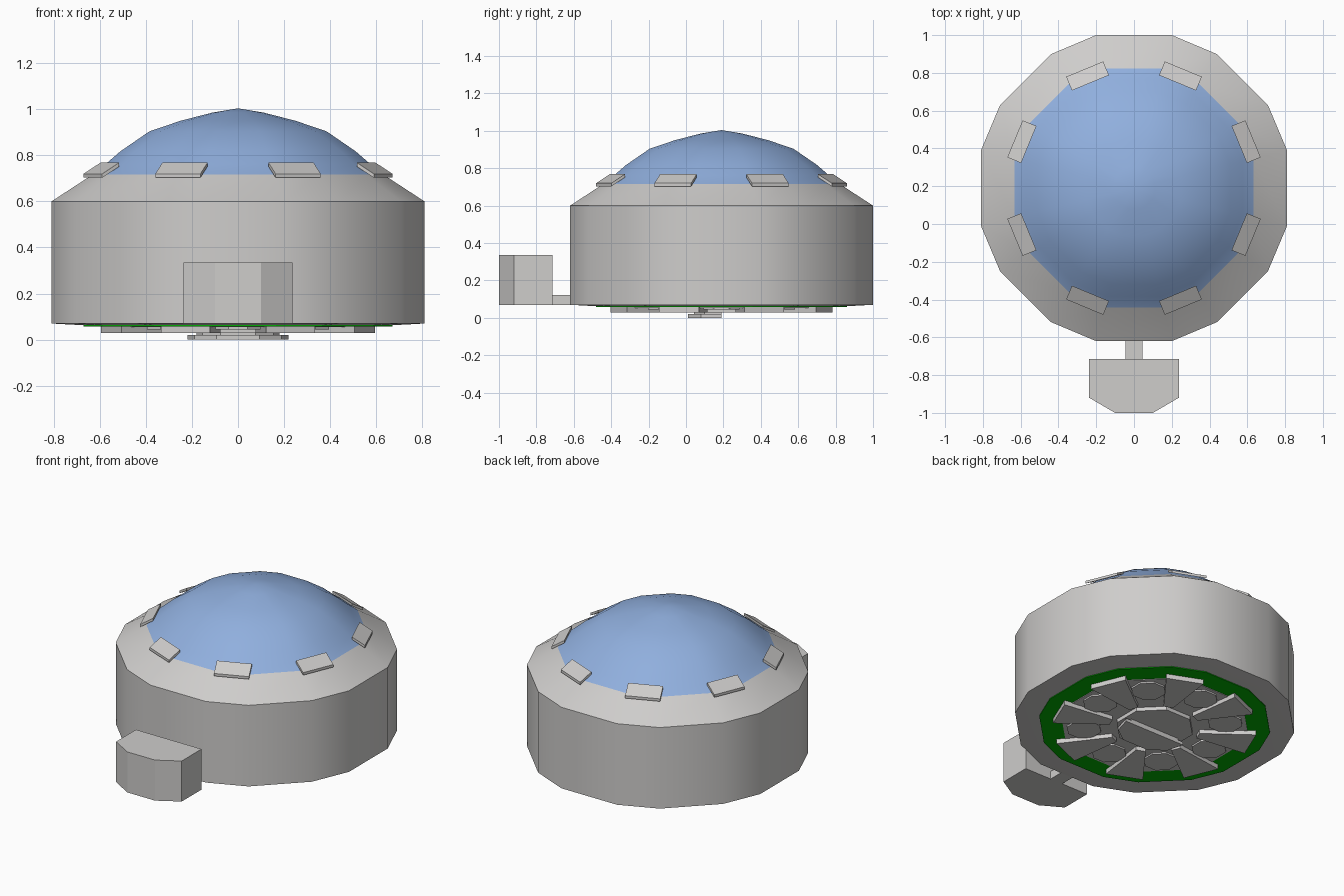
import bpy, bmesh, math
from mathutils import Matrix, Vector

if "Cube" in bpy.data.objects:
    bpy.data.objects.remove(bpy.data.objects["Cube"])

CY = 0.19  # hull centre along y


def material(name, rgb):
    m = bpy.data.materials.new(name)
    m.diffuse_color = (*rgb, 1)
    m.use_nodes = True
    m.node_tree.nodes["Principled BSDF"].inputs["Base Color"].default_value = m.diffuse_color
    return m


GREY = material("light grey", (0.62, 0.61, 0.60))
BLUE = material("dome blue", (0.28, 0.43, 0.73))
GREEN = material("underside green", (0.0, 0.42, 0.0))


def finish(name, bm, mats, smooth=False):
    bmesh.ops.recalc_face_normals(bm, faces=bm.faces)
    me = bpy.data.meshes.new(name)
    bm.to_mesh(me)
    bm.free()
    for m in mats:
        me.materials.append(m)
    ob = bpy.data.objects.new(name, me)
    bpy.context.collection.objects.link(ob)
    if smooth:
        bpy.context.view_layer.objects.active = ob
        ob.select_set(True)
        bpy.ops.object.shade_smooth_by_angle(angle=math.radians(32))
        ob.select_set(False)
    return ob


def prism(name, outline, z0, z1, mat, turn=0.0, centre=(0, 0)):
    """Extrude a flat outline from z0 to z1, turned about z and moved."""
    bm = bmesh.new()
    face = bm.faces.new([bm.verts.new((x, y, z0)) for x, y in outline])
    new = bmesh.ops.extrude_face_region(bm, geom=[face])["geom"]
    bmesh.ops.translate(bm, vec=(0, 0, z1 - z0),
                        verts=[v for v in new if isinstance(v, bmesh.types.BMVert)])
    bm.transform(Matrix.Translation((*centre, 0)) @ Matrix.Rotation(turn, 4, 'Z'))
    return finish(name, bm, [mat])


# Sixteen-sided plan with slightly longer sides on the axes
ring = []
for k in range(4):
    for a in (-13.9, 13.9, 31.8, 58.2)[1:3]:
        ring.append(math.radians(a + 90 * k))
    ring += [math.radians(58.2 + 90 * k), math.radians(76.1 + 90 * k)]


def ring_points(r):
    # r is the flat-to-centre distance on the axes
    R = r / math.cos(math.radians(13.9))
    return [(R * math.cos(a), R * math.sin(a)) for a in ring]


# Hull with shoulder and blue dome
profile = [(0.68, 0.063), (0.81, 0.07), (0.81, 0.60), (0.632, 0.716),
           (0.575, 0.762), (0.51, 0.818), (0.385, 0.904), (0.25, 0.95), (0.11, 0.986)]
bm = bmesh.new()
rows = [[bm.verts.new((x, y + CY, z)) for x, y in ring_points(r)] for r, z in profile]
n = len(ring)
for lo, hi in zip(rows, rows[1:]):
    for i in range(n):
        j = (i + 1) % n
        bm.faces.new((lo[i], lo[j], hi[j], hi[i]))
bm.faces.new(rows[0])
tip = bm.verts.new((0, CY, 1.004))
for i in range(n):
    bm.faces.new((rows[-1][i], rows[-1][(i + 1) % n], tip))
for f in bm.faces:
    f.material_index = 1 if f.calc_center_median().z > 0.72 else 0
finish("hull_and_dome", bm, [GREY, BLUE], smooth=True)

# Sloped clamps around the dome rim
for k in range(8):
    bm = bmesh.new()
    bmesh.ops.create_cube(bm, size=1)
    for v in bm.verts:
        out = v.co.x > 0
        top = v.co.z > 0
        v.co = Vector((0.682 if out else 0.603,
                       0.106 * (1 if v.co.y > 0 else -1),
                       (0.720 if out else 0.768) - (0 if top else 0.017)))
    bm.transform(Matrix.Translation((0, CY, 0))
                 @ Matrix.Rotation(math.radians(22.5 + 45 * k), 4, 'Z'))
    finish(f"dome_clamp_{k + 1}", bm, [GREY])

# Front pod and its connecting arm
prism("front_pod", [(-0.237, -0.715), (-0.237, -0.92), (-0.1, -1.0), (0.1, -1.0),
                    (0.237, -0.92), (0.237, -0.715)], 0.07, 0.335, GREY)
prism("pod_arm", [(-0.045, -0.72), (0.045, -0.72), (0.045, -0.6), (-0.045, -0.6)],
      0.07, 0.122, GREY)

# Green underside plate with a grey plate inside it
prism("underside_green", ring_points(0.67), 0.058, 0.064, GREEN, centre=(0, CY))
prism("underside_inner", ring_points(0.54), 0.054, 0.06, GREY, centre=(0, CY))


def octagon(r):
    return [(r * math.cos(math.radians(22.5 + 45 * i)),
             r * math.sin(math.radians(22.5 + 45 * i))) for i in range(8)]


# Wedges and round pads alternating under the hull
wedge = [(0.27, -0.03), (0.595, -0.115), (0.595, 0.115), (0.27, 0.03)]
for k in range(8):
    a = math.radians(45 * k)
    prism(f"landing_wedge_{k + 1}", wedge, 0.028, 0.06, GREY,
          turn=a + math.radians(22.5), centre=(0, CY))
    prism(f"round_pad_{k + 1}", octagon(0.105), 0.044, 0.06, GREY,
          centre=(0.42 * math.cos(a), CY + 0.42 * math.sin(a)))

# Central hub with a stepped half-octagon hatch
prism("hub", octagon(0.235), 0.03, 0.06, GREY, centre=(0, CY))
half = [(-1, 0), (-0.86, -0.5), (-0.42, -0.82), (0.42, -0.82), (0.86, -0.5), (1, 0)]
prism("hatch_upper", [(0.18 * x, 0.18 * y) for x, y in half], 0.018, 0.04, GREY, centre=(0, CY))
prism("hatch_lower", [(0.22 * x, 0.22 * y) for x, y in half], 0.0, 0.02, GREY, centre=(0, CY))
